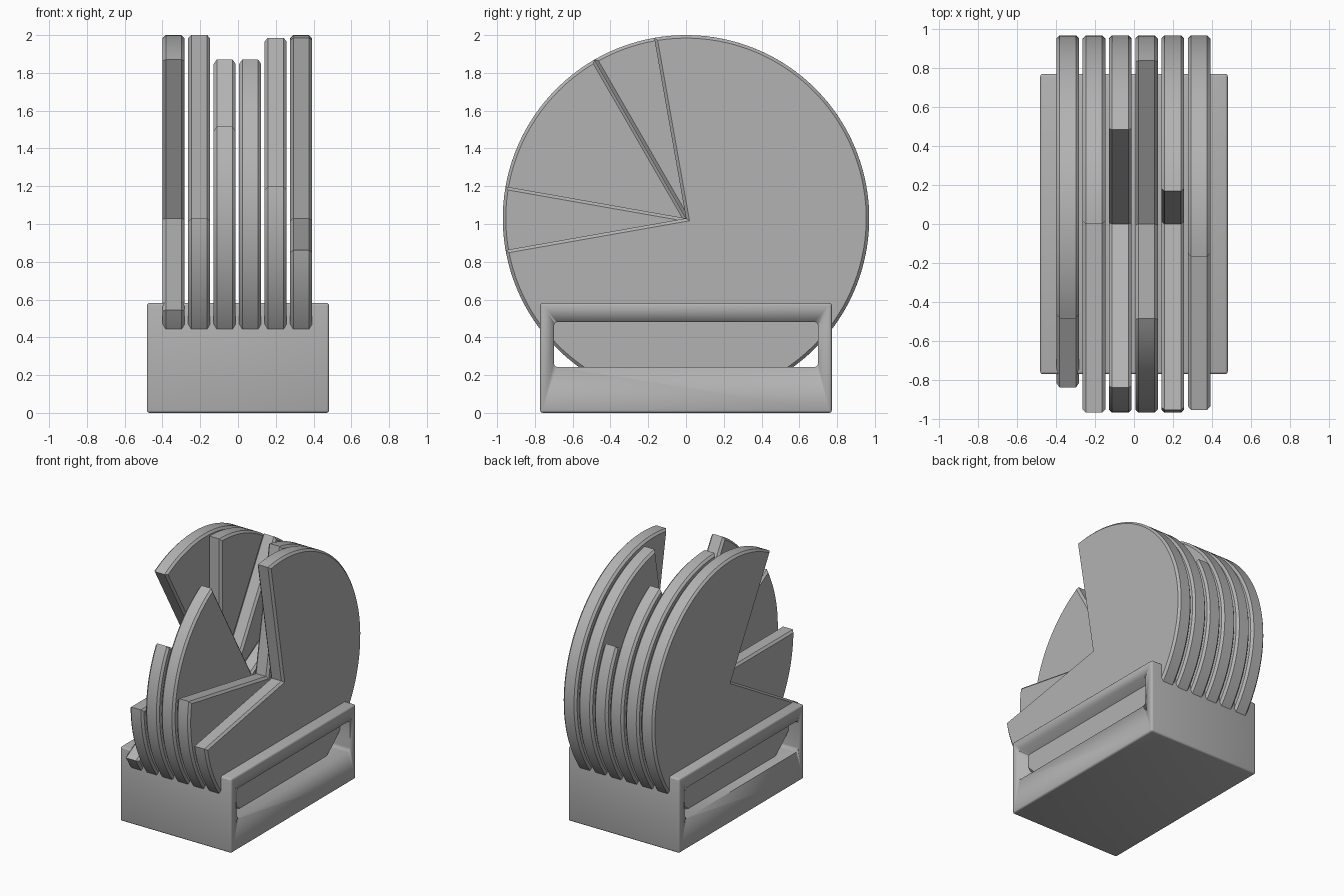
import bpy
import bmesh
from math import radians, cos, sin, asin, pi, sqrt

if "Cube" in bpy.data.objects:
    bpy.data.objects.remove(bpy.data.objects["Cube"], do_unlink=True)

GREY = (0.45, 0.45, 0.45, 1.0)
grey = bpy.data.materials.new("plain grey")
grey.use_nodes = True
grey.diffuse_color = GREY
grey.node_tree.nodes["Principled BSDF"].inputs["Base Color"].default_value = GREY

RADIUS = 0.97
CENTRE_Z = 1.03
HALF = 0.058      # half thickness of a disc
CHAMFER = 0.016
STEPS = 96        # segments along the rim


def make_object(name, bm, angle=20):
    bmesh.ops.recalc_face_normals(bm, faces=bm.faces)
    mesh = bpy.data.meshes.new(name)
    bm.to_mesh(mesh)
    bm.free()
    mesh.materials.append(grey)
    obj = bpy.data.objects.new(name, mesh)
    bpy.context.collection.objects.link(obj)
    bpy.ops.object.select_all(action="DESELECT")
    obj.select_set(True)
    bpy.context.view_layer.objects.active = obj
    bpy.ops.object.shade_smooth_by_angle(angle=radians(angle))
    return obj


def outline(start, inset):
    """Three-quarter disc outline in the y-z plane; the notch spans start to start + 90."""
    r = RADIUS - inset
    trim = asin(inset / r)
    first, last = radians(start + 90) + trim, radians(start + 360) - trim
    middle = radians(start + 225)
    pts = [(sqrt(2) * inset * cos(middle), sqrt(2) * inset * sin(middle))]
    for i in range(STEPS + 1):
        a = first + (last - first) * i / STEPS
        pts.append((r * cos(a), r * sin(a)))
    return pts


def notched_disc(name, x, start):
    bm = bmesh.new()
    layers = [(-HALF, CHAMFER), (CHAMFER - HALF, 0), (HALF - CHAMFER, 0), (HALF, CHAMFER)]
    rings = [[bm.verts.new((x + dx, y, CENTRE_Z + z)) for y, z in outline(start, inset)]
             for dx, inset in layers]
    for lower, upper in zip(rings, rings[1:]):
        for i in range(len(lower)):
            bm.faces.new((lower[i - 1], lower[i], upper[i], upper[i - 1]))
    bm.faces.new(rings[0])
    bm.faces.new(rings[-1])
    return make_object(name, bm)


def block(size, centre):
    bm = bmesh.new()
    bmesh.ops.create_cube(bm, size=1)
    bmesh.ops.scale(bm, vec=size, verts=bm.verts)
    bmesh.ops.translate(bm, vec=centre, verts=bm.verts)
    return bm


# Row of notched discs, each turned to its own angle
for i, start in enumerate((120, 90, 60, 30, 80, 100)):
    notched_disc(f"notched_disc_{i + 1}", (i - 2.5) * 0.135 - 0.003, start)

# Base block with softened edges
bm = block((0.964, 1.544, 0.582), (0, 0, 0.291))
bmesh.ops.bevel(bm, geom=bm.edges[:], offset=0.014, segments=3, profile=0.5, affect="EDGES")
base = make_object("base_block", bm, 35)

# Rounded window running sideways through the base
bm = block((1.4, 1.4, 0.24), (0, 0, 0.362))
long_edges = [e for e in bm.edges if abs(e.verts[0].co.x - e.verts[1].co.x) > 1]
bmesh.ops.bevel(bm, geom=long_edges, offset=0.025, segments=5, profile=0.5, affect="EDGES")
cutter = make_object("window_cutter", bm, 35)
cutter.hide_render = True

cut = base.modifiers.new("window", "BOOLEAN")
cut.operation = "DIFFERENCE"
cut.solver = "EXACT"
cut.object = cutter
bpy.context.view_layer.objects.active = base
bpy.ops.object.modifier_apply(modifier=cut.name)
bpy.data.objects.remove(cutter, do_unlink=True)
